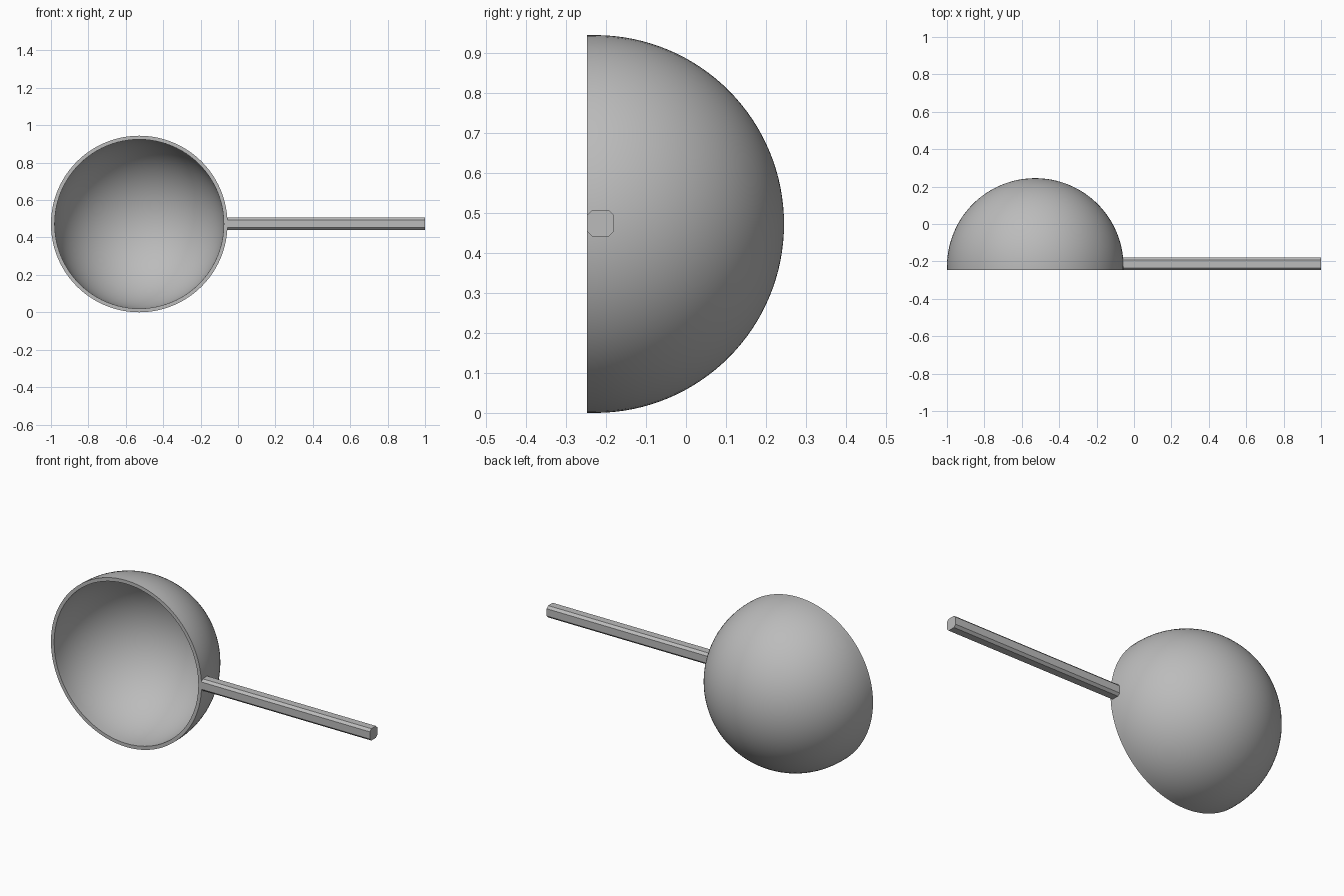
import bpy
import bmesh
from math import sin, cos, pi
from mathutils import Vector, Matrix

cube = bpy.data.objects.get("Cube")
if cube:
    bpy.data.objects.remove(cube, do_unlink=True)

# Single plain grey
grey = bpy.data.materials.new("plain grey")
grey.use_nodes = True
COLOUR = (0.5, 0.5, 0.5, 1)
grey.diffuse_color = COLOUR
grey.node_tree.nodes["Principled BSDF"].inputs["Base Color"].default_value = COLOUR

OUTER, INNER = 0.472, 0.452
FRONT_Y = -0.247
CENTRE = Vector((-0.528, -0.227, 0.472))
STEPS, SIDES = 32, 96


def finish(bm, name):
    bmesh.ops.recalc_face_normals(bm, faces=bm.faces)
    mesh = bpy.data.meshes.new(name)
    bm.to_mesh(mesh)
    bm.free()
    mesh.materials.append(grey)
    obj = bpy.data.objects.new(name, mesh)
    bpy.context.collection.objects.link(obj)
    return obj


def arc(radius):
    """Quarter circle from the back pole to the equator, then a short straight lip."""
    pts = [CENTRE + Vector((radius * sin(a), radius * cos(a), 0))
           for a in (i * pi / 2 / STEPS for i in range(STEPS + 1))]
    return pts + [Vector((CENTRE.x + radius, FRONT_Y, CENTRE.z))]


# Bowl: hollow half sphere turned about the front-to-back axis
bm = bmesh.new()
profile = [bm.verts.new(p) for p in arc(OUTER) + arc(INNER)[::-1]]
edges = [bm.edges.new(pair) for pair in zip(profile, profile[1:])]
bmesh.ops.spin(bm, geom=profile + edges, cent=CENTRE, axis=(0, 1, 0),
               angle=2 * pi, steps=SIDES, use_duplicate=False)
bmesh.ops.remove_doubles(bm, verts=bm.verts, dist=0.0001)
bowl = finish(bm, "bowl")
bpy.context.view_layer.objects.active = bowl
bowl.select_set(True)
bpy.ops.object.shade_smooth_by_angle(angle=pi / 6)
bowl.select_set(False)

# Handle: square bar with chamfered long edges, flush with the rim
START, END, WIDTH = -0.068, 1.0, 0.067
bm = bmesh.new()
bmesh.ops.create_cube(bm, size=1, matrix=Matrix.Translation(
    ((START + END) / 2, FRONT_Y + WIDTH / 2, 0.474)) @ Matrix.Diagonal((END - START, WIDTH, WIDTH, 1)))
long_edges = [e for e in bm.edges if abs(e.verts[0].co.x - e.verts[1].co.x) > 0.5]
bmesh.ops.bevel(bm, geom=long_edges, offset=0.013, segments=1, affect='EDGES')
finish(bm, "handle")
